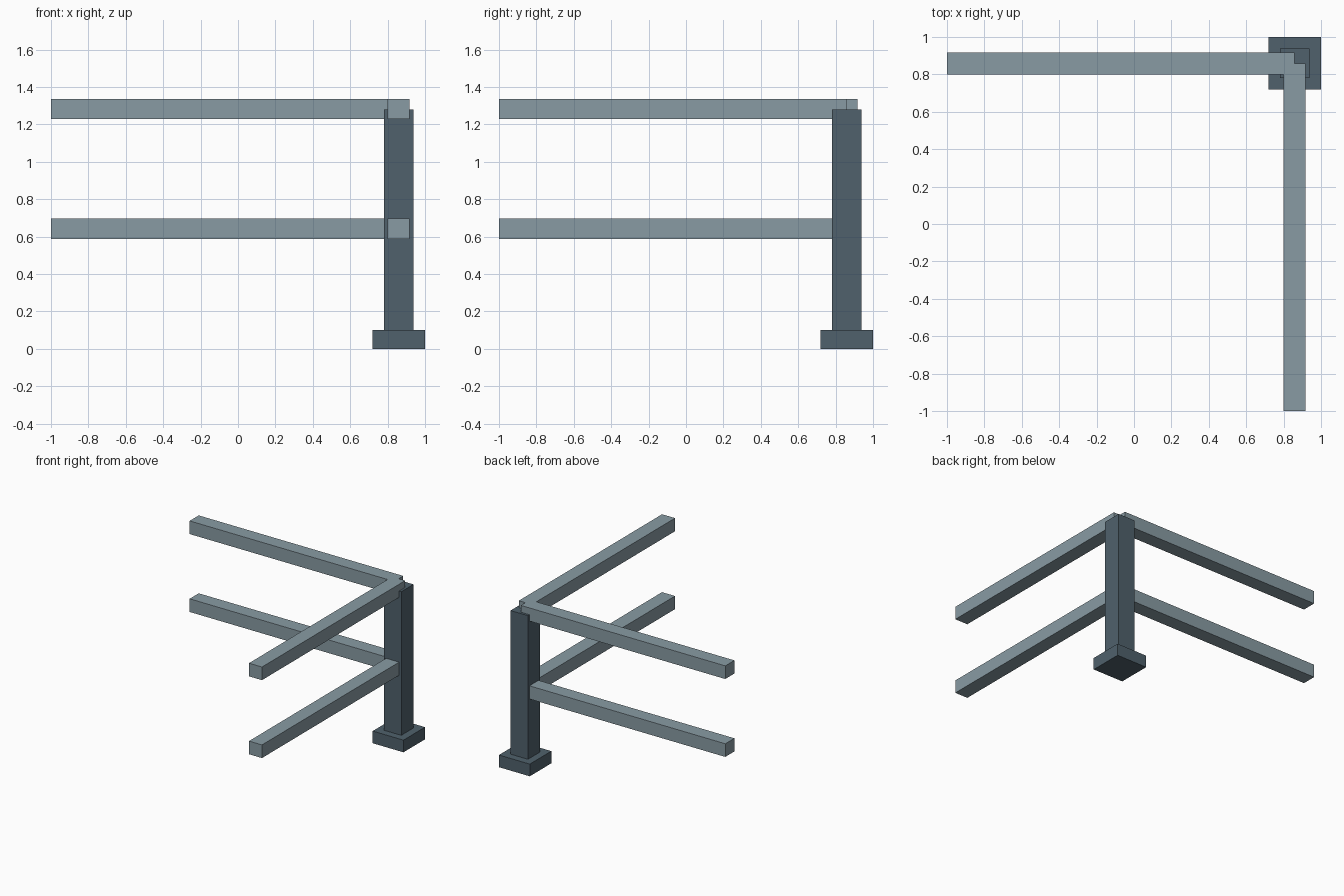
import bpy

if "Cube" in bpy.data.objects:
    bpy.data.objects.remove(bpy.data.objects["Cube"])


def material(name, color):
    m = bpy.data.materials.new(name)
    m.diffuse_color = (*color, 1)
    m.use_nodes = True
    m.node_tree.nodes["Principled BSDF"].inputs["Base Color"].default_value = m.diffuse_color
    return m


def box(name, lo, hi, mat):
    center = [(a + b) / 2 for a, b in zip(lo, hi)]
    bpy.ops.mesh.primitive_cube_add(size=1, location=center)
    ob = bpy.context.object
    ob.name = name
    ob.scale = [b - a for a, b in zip(lo, hi)]
    bpy.ops.object.transform_apply(location=False, rotation=False, scale=True)
    ob.data.materials.append(mat)
    return ob


dark = material("post_paint", (0.08, 0.12, 0.15))
light = material("rail_paint", (0.25, 0.33, 0.37))

# Corner post standing on its square foot
box("post_foot", (0.72, 0.72, 0), (1, 1, 0.1), dark)
box("corner_post", (0.78, 0.78, 0.1), (0.938, 0.938, 1.28), dark)

# Two levels of rails, one running left and one running forward,
# each ending at the centre of the post
for level, z in (("lower", 0.588), ("upper", 1.228)):
    top = z + 0.108
    box(level + "_rail_left", (-1, 0.8, z), (0.859, 0.918, top), light)
    box(level + "_rail_front", (0.8, -1, z), (0.918, 0.859, top), light)
